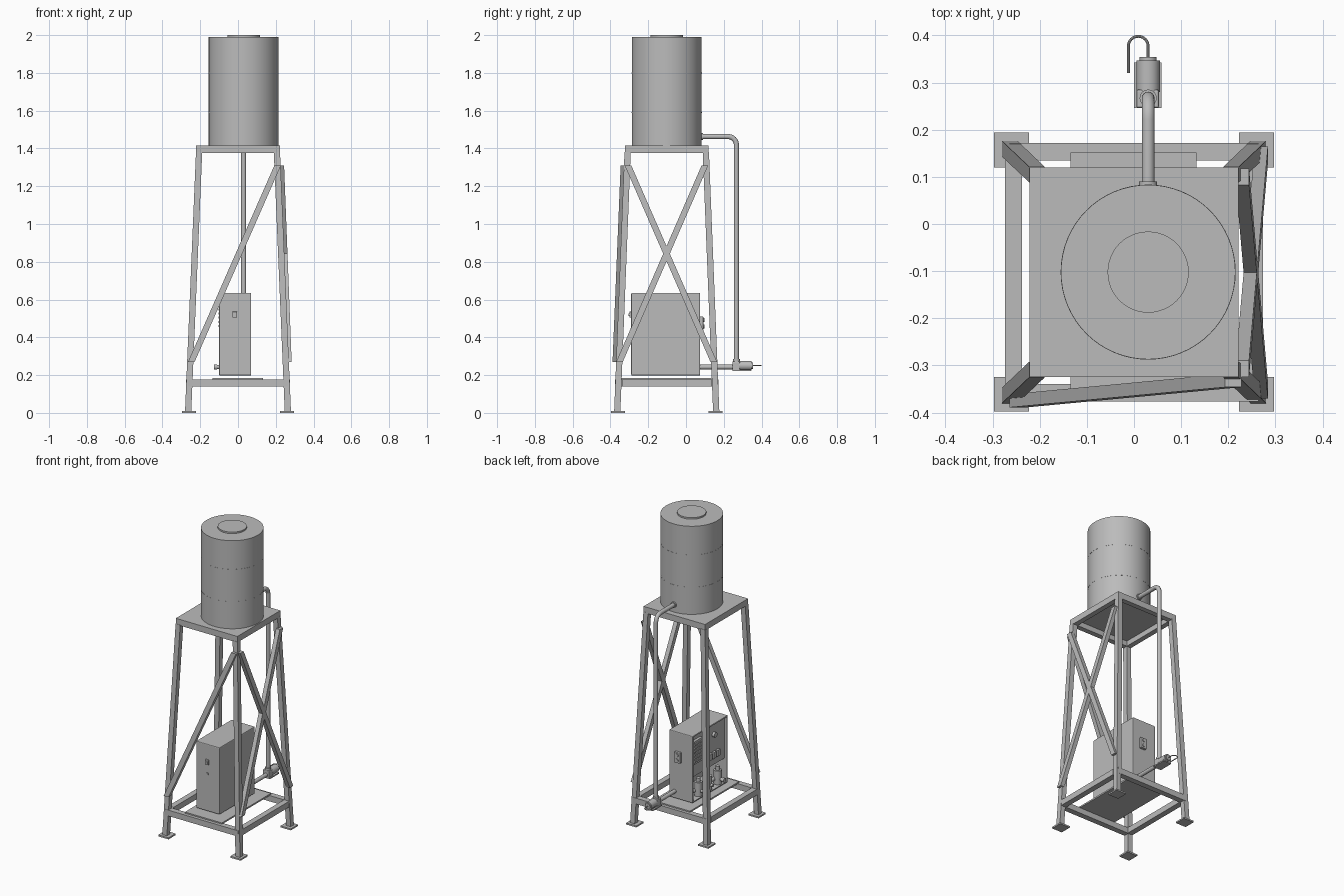
import bpy, bmesh, math
from mathutils import Vector, Matrix

cube = bpy.data.objects.get("Cube")
if cube:
    bpy.data.objects.remove(cube, do_unlink=True)

grey = bpy.data.materials.new("painted grey")
grey.use_nodes = True
colour = (0.5, 0.5, 0.5, 1)
grey.diffuse_color = colour
grey.node_tree.nodes["Principled BSDF"].inputs["Base Color"].default_value = colour

CY = -0.102      # stand centre in y
TX = 0.03        # tank and pipe axis in x


def finish(name, bm, smooth=False):
    bmesh.ops.recalc_face_normals(bm, faces=bm.faces)
    me = bpy.data.meshes.new(name)
    bm.to_mesh(me)
    bm.free()
    ob = bpy.data.objects.new(name, me)
    bpy.context.collection.objects.link(ob)
    me.materials.append(grey)
    if smooth:
        bpy.ops.object.select_all(action='DESELECT')
        ob.select_set(True)
        bpy.context.view_layer.objects.active = ob
        bpy.ops.object.shade_smooth_by_angle(angle=math.radians(35))
    return ob


def box(name, x, y, z, bevel=0):
    """Box from (min, max) pairs."""
    bm = bmesh.new()
    bmesh.ops.create_cube(bm, size=1)
    for v in bm.verts:
        v.co = [p[0] if c < 0 else p[1] for c, p in zip(v.co, (x, y, z))]
    if bevel:
        bmesh.ops.bevel(bm, geom=bm.edges[:], offset=bevel, segments=2, affect='EDGES', profile=0.5)
    return finish(name, bm)


def strut(name, low, high, wx, wy):
    """Sloping bar with level ends; low and high are centre points."""
    bm = bmesh.new()
    bmesh.ops.create_cube(bm, size=1)
    for v in bm.verts:
        c = low if v.co.z < 0 else high
        v.co = (c[0] + v.co.x * wx, c[1] + v.co.y * wy, c[2])
    return finish(name, bm)


def cyl(name, a, b, r, seg=24):
    a, b = Vector(a), Vector(b)
    bm = bmesh.new()
    bmesh.ops.create_cone(bm, cap_ends=True, segments=seg, radius1=r, radius2=r, depth=(b - a).length)
    turn = (b - a).to_track_quat('Z', 'Y').to_matrix().to_4x4()
    bmesh.ops.transform(bm, matrix=Matrix.Translation((a + b) / 2) @ turn, verts=bm.verts)
    return finish(name, bm, True)


def tube(name, pts, r, sides=16):
    """Sweep a ring along a planar path."""
    pts = [Vector(p) for p in pts]
    axis = (pts[1] - pts[0]).cross(pts[-1] - pts[0]).normalized()
    bm = bmesh.new()
    rings = []
    for i, p in enumerate(pts):
        t = (pts[min(i + 1, len(pts) - 1)] - pts[max(i - 1, 0)]).normalized()
        side = t.cross(axis)
        angles = [2 * math.pi * k / sides for k in range(sides)]
        rings.append([bm.verts.new(p + r * (math.cos(a) * side + math.sin(a) * axis)) for a in angles])
    for p, q in zip(rings, rings[1:]):
        for k in range(sides):
            n = (k + 1) % sides
            bm.faces.new((p[k], p[n], q[n], q[k]))
    bm.faces.new(rings[0])
    bm.faces.new(rings[-1])
    return finish(name, bm, True)


# Tapered legs with square foot plates
for sx, side in ((1, "left"), (-1, "right")):
    for sy, end in ((1, "back"), (-1, "front")):
        fx, fy = sx * 0.26, CY + sy * 0.259
        box(f"{end}_{side}_foot", (fx - 0.037, fx + 0.037), (fy - 0.037, fy + 0.037), (0, 0.01))
        strut(f"{end}_{side}_leg", (sx * 0.264, CY + sy * 0.262, 0.005),
              (sx * 0.206, CY + sy * 0.207, 1.38), 0.033, 0.033)

# Lower and upper frame rails
for label, half, z, w in (("lower", 0.274, (0.14, 0.178), 0.037), ("upper", 0.222, (1.375, 1.41), 0.033)):
    for s, a, b in ((1, "left", "back"), (-1, "right", "front")):
        edge = sorted((s * half, s * (half - w)))
        inner = half - w
        box(f"{label}_{a}_rail", edge, (CY - inner, CY + inner), z)
        box(f"{label}_{b}_rail", (-half + 0.01, half - 0.01) if label == "lower" else (-half, half),
            [CY + e for e in edge], z)
box("platform_sheet", (-0.222, 0.222), (CY - 0.222, CY + 0.222), (1.409, 1.415))
box("cabinet_base_plate", (-0.135, 0.132), (-0.355, 0.152), (0.176, 0.186))

# Diagonal braces: one across the front, a crossed pair on the left side
strut("front_brace", (-0.247, -0.375, 0.27), (0.21, -0.332, 1.31), 0.035, 0.028)
strut("side_brace_rising_back", (0.27, -0.352, 0.27), (0.23, 0.1, 1.31), 0.028, 0.035)
strut("side_brace_rising_front", (0.27, 0.147, 0.27), (0.23, -0.307, 1.31), 0.028, 0.035)

# Tank with two thin hoops and a lid
cyl("tank", (TX, CY, 1.41), (TX, CY, 1.99), 0.185, 64)
for n, z in (("upper", 1.8), ("lower", 1.59)):
    cyl(f"{n}_tank_hoop", (TX, CY, z - 0.003), (TX, CY, z + 0.003), 0.1856, 64)
cyl("tank_lid", (TX, CY, 1.985), (TX, CY, 2.0), 0.086, 48)

# Downpipe with a rounded elbow
R, PY, PZ = 0.045, 0.267, 1.463
bend = [(TX, PY - R + R * math.sin(a), PZ - R + R * math.cos(a))
        for a in (math.pi / 2 * i / 10 for i in range(11))]
tube("downpipe", [(TX, 0.07, PZ)] + bend + [(TX, PY, 0.25)], 0.0135)
cyl("tank_outlet_flange", (TX, 0.075, PZ), (TX, 0.09, PZ), 0.019)
cyl("pipe_collar", (TX, PY, 0.268), (TX, PY, 0.285), 0.018)

# Pump, feed pipe and cable
cyl("feed_pipe", (TX, 0.06, 0.243), (TX, 0.26, 0.243), 0.0125)
box("pump_cradle", (0.0, 0.058), (0.246, 0.342), (0.222, 0.23))
box("pump_head", (0.005, 0.053), (0.246, 0.285), (0.226, 0.272), 0.004)
cyl("pump_motor", (TX, 0.28, 0.25), (TX, 0.347, 0.25), 0.025)
cyl("pump_cap", (TX, 0.345, 0.25), (TX, 0.354, 0.25), 0.018)
loop = [(0.009 + 0.021 * math.cos(a), 0.377 + 0.021 * math.sin(a), 0.25)
        for a in (math.pi * i / 12 for i in range(13))]
tube("pump_cable", [(TX, 0.345, 0.25)] + loop + [(-0.012, 0.32, 0.25)], 0.003, 8)

# Cabinet shell, open on its right side
X0, X1, Y0, Y1, Z0, Z1 = -0.1, 0.07, -0.29, 0.075, 0.198, 0.635
T = 0.008
shell = box("cabinet", (X0, X1), (Y0, Y1), (Z0, Z1), 0.005)
cutter = box("cabinet_cutter", (X0 - 0.05, X1 - T), (Y0 + T, Y1 - T), (Z0 + T, Z1 - T))
cutter.hide_render = True
cutter.hide_set(True)
cut = shell.modifiers.new("opening", 'BOOLEAN')
cut.object = cutter
cut.operation = 'DIFFERENCE'
bpy.context.view_layer.objects.active = shell
bpy.ops.object.modifier_apply(modifier=cut.name)
bpy.data.objects.remove(cutter, do_unlink=True)

# Inner panel, shelf and electrical parts
box("inner_panel", (-0.08, -0.072), (Y0 + T, Y1 - T), (0.36, Z1 - T))
box("inner_shelf", (-0.08, X1 - T), (Y0 + T, Y1 - T), (0.352, 0.36))
box("control_module", (-0.098, -0.08), (-0.03, 0.06), (0.44, 0.59))
for i in range(6):
    z = 0.455 + i * 0.022
    box(f"module_rib_{i + 1}", (-0.103, -0.098), (-0.025, 0.055), (z, z + 0.01))
for i in range(4):
    y = -0.1 - i * 0.04
    box(f"relay_{i + 1}", (-0.095, -0.08), (y, y + 0.028), (0.4, 0.44))
cyl("panel_gauge", (-0.08, -0.17, 0.55), (-0.097, -0.17, 0.55), 0.016)

# Small pumps and manifold in the lower bay
for i in range(3):
    y = -0.22 + i * 0.1
    cyl(f"dosing_pump_{i + 1}", (-0.075, y, 0.21), (-0.075, y, 0.3), 0.024)
    cyl(f"dosing_pump_top_{i + 1}", (-0.075, y, 0.3), (-0.075, y, 0.325), 0.013)
    cyl(f"dosing_outlet_{i + 1}", (-0.075, y, 0.243), (-0.112, y, 0.243), 0.01, 16)
cyl("manifold", (-0.06, -0.26, 0.243), (-0.06, 0.06, 0.243), 0.012)
cyl("outlet_valve", (-0.11, -0.22, 0.243), (-0.126, -0.22, 0.243), 0.014)

# Switches on the cabinet front and back
box("front_switch", (-0.029, -0.005), (-0.3, -0.289), (0.504, 0.536), 0.002)
cyl("front_switch_button", (-0.017, -0.3, 0.52), (-0.017, -0.304, 0.52), 0.007, 16)
cyl("front_lock", (-0.017, -0.289, 0.442), (-0.017, -0.294, 0.442), 0.008, 16)
box("back_junction_box", (-0.02, 0.022), (0.074, 0.092), (0.44, 0.51), 0.003)
for z in (0.458, 0.492):
    cyl("back_socket", (0.001, 0.09, z), (0.001, 0.097, z), 0.011, 16)
